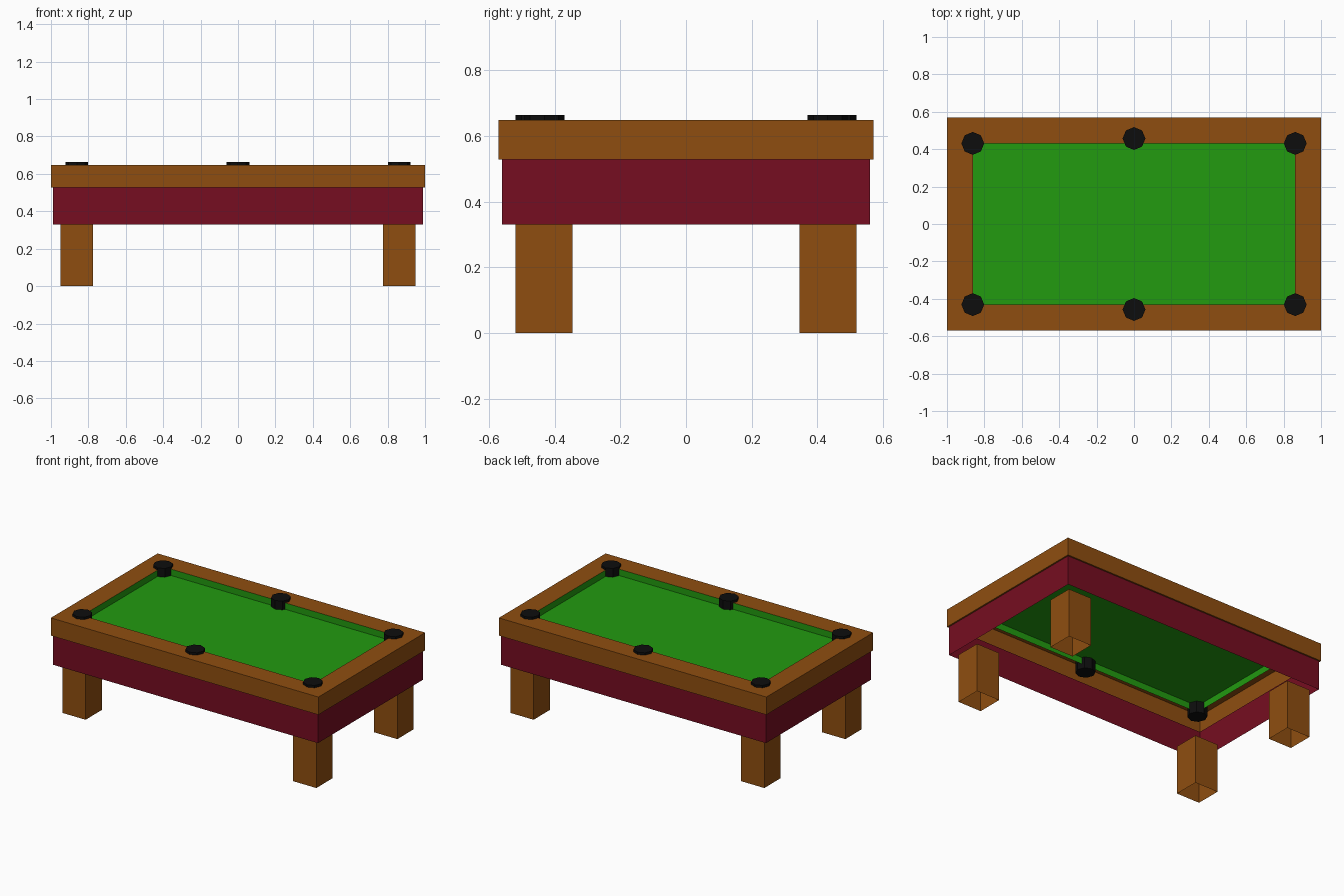
import bpy
import bmesh

old = bpy.data.objects.get("Cube")
if old:
    bpy.data.objects.remove(old, do_unlink=True)


def material(name, rgb):
    mat = bpy.data.materials.new(name)
    mat.use_nodes = True
    color = (*rgb, 1.0)
    mat.diffuse_color = color
    mat.node_tree.nodes["Principled BSDF"].inputs["Base Color"].default_value = color
    return mat


wood = material("warm brown wood", (0.275, 0.076, 0.005))
maroon = material("maroon panel", (0.180, 0.004, 0.015))
felt = material("green felt", (0.016, 0.325, 0.005))
black = material("black pocket", (0.004, 0.004, 0.004))


def finish(name, bm, mat):
    mesh = bpy.data.meshes.new(name)
    bm.to_mesh(mesh)
    bm.free()
    mesh.materials.append(mat)
    obj = bpy.data.objects.new(name, mesh)
    bpy.context.collection.objects.link(obj)
    return obj


def rect_shell(name, loops, mat, center=(0, 0)):
    """Join rectangles given as (half x, half y, z) into an open shell."""
    bm = bmesh.new()
    cx, cy = center
    corners = [(-1, -1), (1, -1), (1, 1), (-1, 1)]
    rings = [[bm.verts.new((cx + sx * hx, cy + sy * hy, z)) for sx, sy in corners]
             for hx, hy, z in loops]
    for low, high in zip(rings, rings[1:]):
        for i in range(4):
            j = (i + 1) % 4
            bm.faces.new((low[i], low[j], high[j], high[i]))
    return finish(name, bm, mat)


RAIL_X, RAIL_Y = 1.0, 0.57
BED_X, BED_Y = 0.862, 0.431
RAIL_TOP, RAIL_LOW, APRON_LOW = 0.648, 0.528, 0.33

# Wooden rail: small lip, outer wall and flat top
rect_shell("rail", [(0.99, 0.56, RAIL_LOW), (RAIL_X, RAIL_Y, RAIL_LOW),
                    (RAIL_X, RAIL_Y, RAIL_TOP), (BED_X, BED_Y, RAIL_TOP)], wood)

# Side panels, open above and below
rect_shell("apron", [(0.99, 0.56, APRON_LOW), (0.99, 0.56, RAIL_LOW)], maroon)

# Cushion walls facing the playing field
rect_shell("cushion", [(BED_X, BED_Y, RAIL_TOP), (BED_X, BED_Y, 0.56)], felt)

# Playing field
bm = bmesh.new()
bmesh.ops.create_grid(bm, x_segments=1, y_segments=1, size=1)
for v in bm.verts:
    v.co = (v.co.x * BED_X, v.co.y * BED_Y, 0.605)
finish("bed", bm, felt)

# Legs: square tubes
for x, side in ((-0.8625, "right"), (0.8625, "left")):
    for y, end in ((-0.4325, "front"), (0.4325, "back")):
        rect_shell(f"{end}_{side}_leg",
                   [(0.0865, 0.0865, 0), (0.0865, 0.0865, APRON_LOW)], wood, (x, y))

# Pockets: eight-sided cylinders at the corners and long-side middles
for x, side in ((-BED_X, "right"), (0, "middle"), (BED_X, "left")):
    for sy, end in ((-1, "front"), (1, "back")):
        y = sy * (0.457 if x == 0 else BED_Y)
        bm = bmesh.new()
        bmesh.ops.create_cone(bm, cap_ends=True, segments=8, radius1=0.061,
                              radius2=0.061, depth=0.135)
        bmesh.ops.translate(bm, verts=bm.verts, vec=(x, y, 0.5965))
        finish(f"{end}_{side}_pocket", bm, black)
